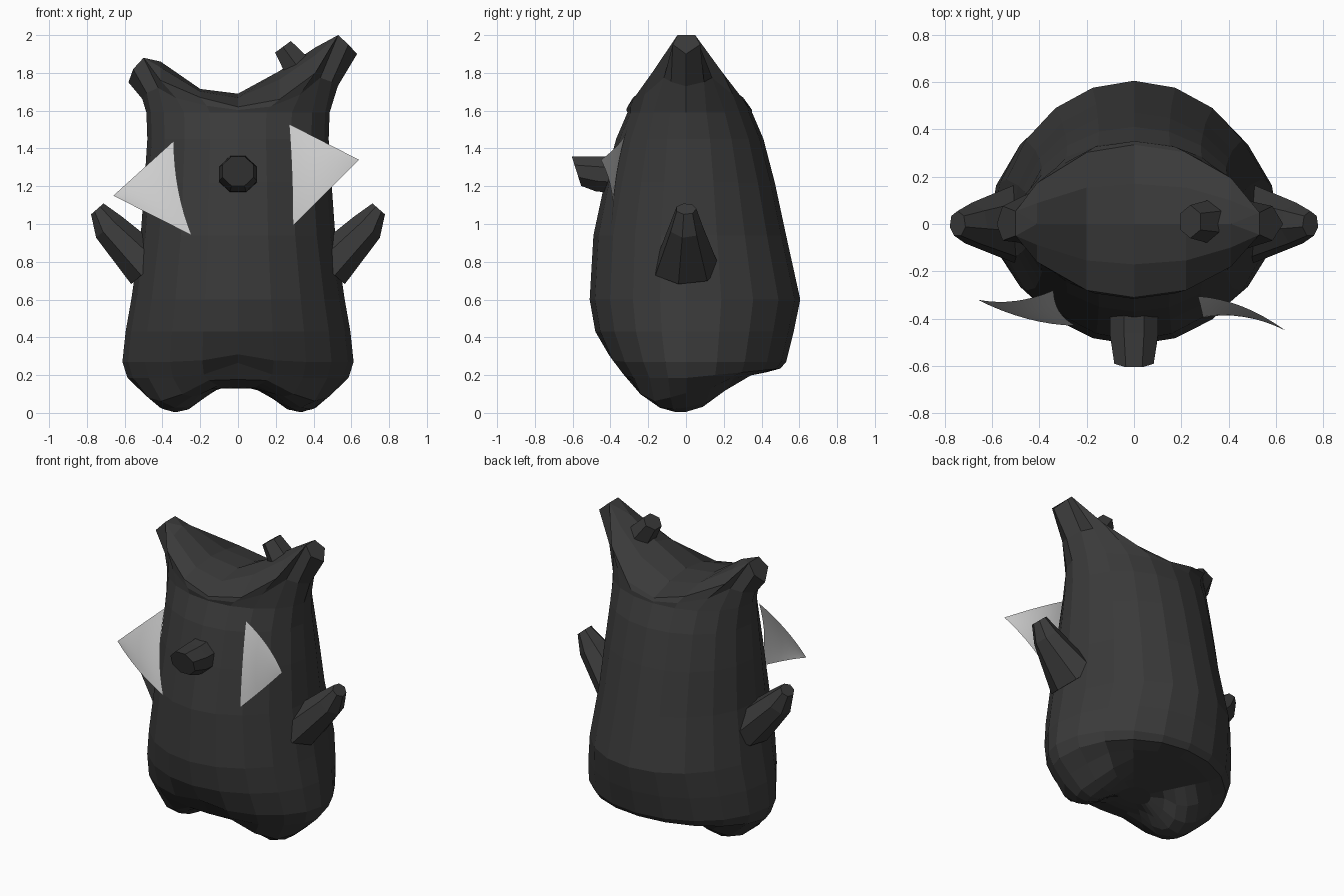
import bpy, bmesh, math
from mathutils import Vector

cube = bpy.data.objects.get("Cube")
if cube:
    bpy.data.objects.remove(cube, do_unlink=True)


def material(name, value):
    m = bpy.data.materials.new(name)
    m.use_nodes = True
    col = (value, value, value, 1)
    m.diffuse_color = col
    m.node_tree.nodes["Principled BSDF"].inputs["Base Color"].default_value = col
    return m


bark = material("charcoal bark", 0.042)
pale = material("pale leaf grey", 0.62)


def finish(name, bm, mat, smooth=False):
    bmesh.ops.remove_doubles(bm, verts=bm.verts, dist=0.0005)
    bmesh.ops.recalc_face_normals(bm, faces=bm.faces)
    mesh = bpy.data.meshes.new(name)
    bm.to_mesh(mesh)
    bm.free()
    mesh.materials.append(mat)
    for p in mesh.polygons:
        p.use_smooth = smooth
    ob = bpy.data.objects.new(name, mesh)
    bpy.context.collection.objects.link(ob)
    return ob


def bridge(bm, a, b):
    n = len(a)
    for i in range(n):
        j = (i + 1) % n
        bm.faces.new((a[i], a[j], b[j], b[i]))


def branch(name, rings, sides, turn=0):
    """Tapered stub through rings of (centre, radius across, radius in plane)."""
    bm = bmesh.new()
    axis = (Vector(rings[-1][0]) - Vector(rings[0][0])).normalized()
    side = Vector((0, 1, 0)) if abs(axis.y) < 0.5 else Vector((1, 0, 0))
    up = axis.cross(side).normalized()
    loops = []
    for c, r1, r2 in rings:
        angles = [turn + math.tau * i / sides for i in range(sides)]
        loops.append([bm.verts.new(Vector(c) + side * r1 * math.cos(a) + up * r2 * math.sin(a))
                      for a in angles])
    for a, b in zip(loops, loops[1:]):
        bridge(bm, a, b)
    bm.faces.new(loops[0])
    bm.faces.new(loops[-1])
    return finish(name, bm, bark)


N = 20
H = N // 2


def ring_point(i, w, front, back):
    a = math.tau * i / N
    s = math.sin(a)
    return w * math.cos(a), s * back if s > 0 else -front * abs(s) ** 1.12


def arch(x, y):
    return 0.08 * math.exp(-(x / 0.15) ** 2) if y < 0 else 0


def underside(x, y):
    """Belly height with two rounded feet pressed out of it."""
    belly = 0.13 + 0.2 * max(0, y) + 0.3 * max(0, -y - 0.15)
    foot = ((abs(x) - 0.33) / 0.21) ** 2 + ((y + 0.03) / 0.27) ** 2
    return min(belly, 0.003 + 0.15 * foot)


bm = bmesh.new()
loops = []
# Underside: concentric rings from the middle outwards
for f in (0.18, 0.33, 0.46, 0.58, 0.7, 0.85):
    pts = [ring_point(i, 0.59 * f, 0.36 * f, 0.5 * f) for i in range(N)]
    loops.append([bm.verts.new((x, y, underside(x, y))) for x, y in pts])

# Trunk: stacked rings of (height, half width, front depth, back depth)
profile = [(0.185, 0.585, 0.35, 0.50), (0.27, 0.612, 0.41, 0.53),
           (0.43, 0.595, 0.48, 0.57), (0.60, 0.565, 0.51, 0.605), (0.94, 0.515, 0.49, 0.53),
           (1.22, 0.495, 0.43, 0.47), (1.45, 0.48, 0.37, 0.41), (1.59, 0.485, 0.31, 0.35)]
for z, w, front, back in profile:
    loop = []
    for i in range(N):
        x, y = ring_point(i, w, front, back)
        lift = arch(x, y) + 0.1 * max(0, y) if z < 0.2 else arch(x, y) * 0.5 if z < 0.3 else 0
        loop.append(bm.verts.new((x, y, z + lift)))
    loops.append(loop)

# Rim sweeping into two unequal broken stumps: (x, half depth, rim height, crown height)
rim = [(0.63, 0, 1.90, 1.90), (0.585, 0.07, 1.95, 1.95), (0.53, 0.045, 2.0, 2.0),
       (0.41, 0.18, 1.80, 1.935), (0.22, 0.28, 1.66, 1.81), (0, 0.31, 1.62, 1.69),
       (-0.20, 0.28, 1.67, 1.715), (-0.41, 0.16, 1.76, 1.86), (-0.50, 0.05, 1.88, 1.88),
       (-0.555, 0.07, 1.82, 1.82), (-0.58, 0, 1.75, 1.75)]
edge = []
for i in range(N):
    x, d, z, _ = rim[min(i, N - i)]
    edge.append(bm.verts.new((x, d * 1.08 if i < H else -d, z)))
# Waist of the stumps, drawn inwards so they flare
waist = []
for low, high in zip(loops[-1], edge):
    p = low.co.lerp(high.co, 0.45)
    waist.append(bm.verts.new((p.x * 0.96, p.y * 1.02, p.z)))
loops += [waist, edge]
for a, b in zip(loops, loops[1:]):
    bridge(bm, a, b)
bm.faces.new(loops[0])
# Saddle crown between the stumps, with a rounded cross section
rows = []
for k in range(2, H - 1):
    x, d, z, top = rim[k]
    row = [edge[k]]
    if top > z:
        for t in (0.55, 0, -0.55):
            row.append(bm.verts.new((x, t * d, z + (top - z) * (1 - t * t))))
    row.append(edge[N - k])
    rows.append(row)
for a, b in zip(rows, rows[1:]):
    if len(a) == len(b):
        for i in range(len(a) - 1):
            bm.faces.new((a[i], a[i + 1], b[i + 1], b[i]))
    else:
        short, long = (a, b) if len(a) < len(b) else (b, a)
        bm.faces.new((short[0], long[0], long[1]))
        bm.faces.new((short[0], long[1], long[2]))
        bm.faces.new((short[0], long[2], short[1]))
        bm.faces.new((short[1], long[2], long[3]))
        bm.faces.new((short[1], long[3], long[4]))
# Broken stump ends
bm.faces.new((edge[0], edge[1], edge[2], edge[N - 2], edge[N - 1]))
bm.faces.new((edge[H], edge[H + 1], edge[H + 2], edge[H - 2], edge[H - 1]))
finish("trunk_body", bm, bark)

# Arms, mirrored
for s, label in ((1, "left"), (-1, "right")):
    branch(label + "_arm", [((s * 0.47, 0, 0.765), 0.18, 0.13),
                            ((s * 0.685, 0, 0.985), 0.09, 0.09),
                            ((s * 0.745, 0, 1.08), 0.055, 0.045)], 7)

# Nose stub with a slanted end
nose = branch("nose", [((0, -0.33, 1.26), 0.11, 0.11), ((0, -0.47, 1.265), 0.11, 0.1),
                       ((0, -0.58, 1.28), 0.09, 0.085)], 8, math.pi / 8)
for v in nose.data.vertices:
    if v.co.y < -0.53:
        v.co.y -= (v.co.z - 1.28) * 0.4

# Little twig on the crown
branch("crown_twig", [((0.31, 0.01, 1.84), 0.09, 0.085), ((0.238, 0.01, 1.938), 0.07, 0.06)], 6)


# Curled leaves fanning from an inner edge to a pointed tip
def leaf(name, top, mid, bottom, tip, curl):
    top, mid, bottom, tip = map(Vector, (top, mid, bottom, tip))
    bm = bmesh.new()
    steps, grid = 8, []
    for i in range(steps + 1):
        v = i / steps
        inner = top * (1 - v) * (1 - 2 * v) + mid * 4 * v * (1 - v) + bottom * v * (2 * v - 1)
        row = []
        for j in range(steps):
            u = j / steps
            p = inner.lerp(tip, u)
            p.y += curl * 4 * u * (1 - u)
            row.append(bm.verts.new(p))
        grid.append(row)
    point = bm.verts.new(tip)
    for a, b in zip(grid, grid[1:]):
        for j in range(steps - 1):
            bm.faces.new((a[j], a[j + 1], b[j + 1], b[j]))
        bm.faces.new((a[-1], point, b[-1]))
    return finish(name, bm, pale, True)


leaf("left_leaf", (0.27, -0.305, 1.53), (0.285, -0.365, 1.27), (0.29, -0.395, 0.99),
     (0.64, -0.45, 1.34), 0.03)
leaf("right_leaf", (-0.34, -0.28, 1.44), (-0.315, -0.37, 1.18), (-0.245, -0.43, 0.94),
     (-0.66, -0.32, 1.15), -0.025)
